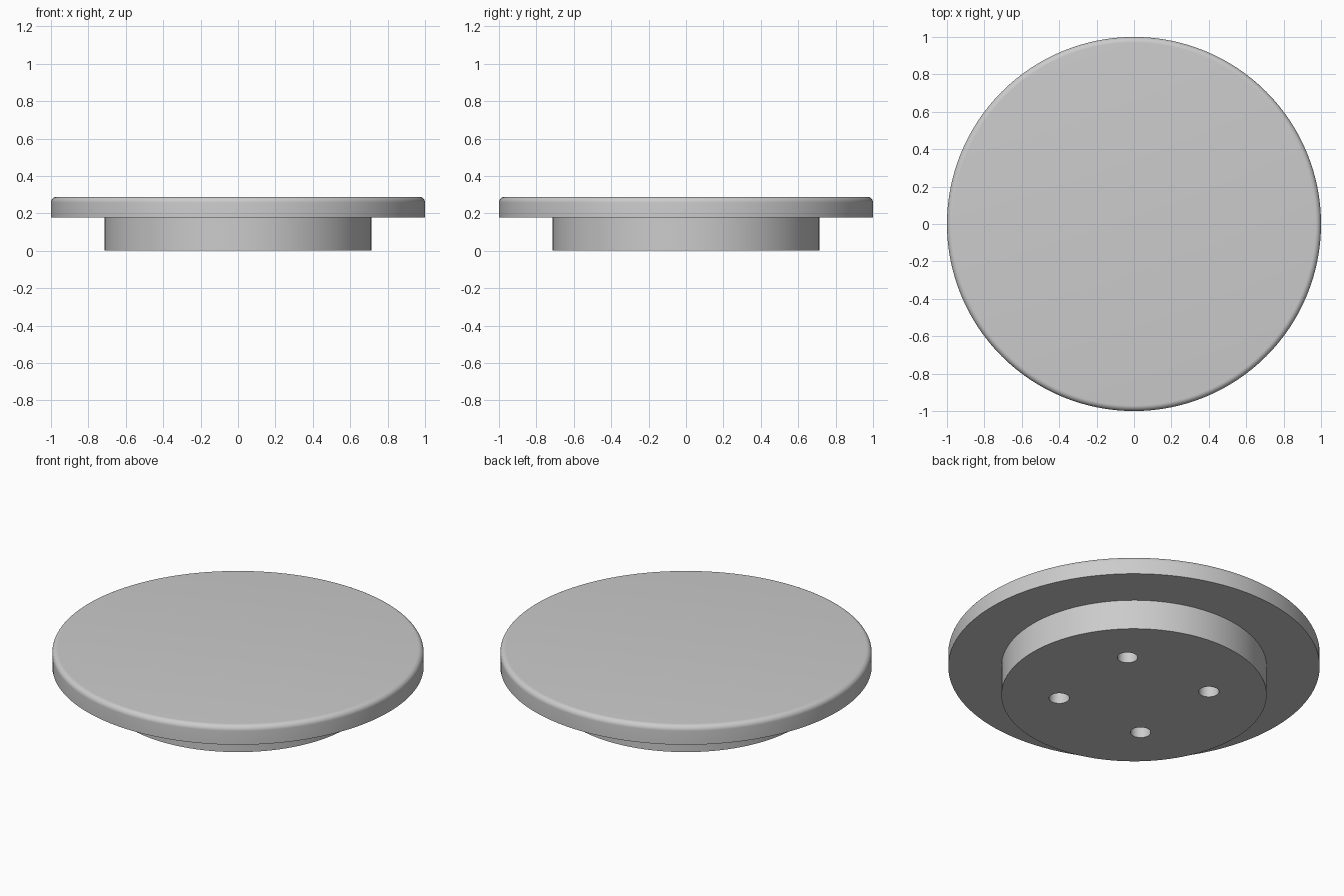
import bpy
import bmesh
from math import sin, cos, pi, radians

default = bpy.data.objects.get("Cube")
if default:
    bpy.data.objects.remove(default, do_unlink=True)

SEGMENTS = 128
PLATE_R, PLATE_BOTTOM, PLATE_TOP = 1.0, 0.177, 0.288
BASE_R = 0.714
FILLET = 0.03
HOLE_R, HOLE_DEPTH, HOLE_OFFSET = 0.055, 0.13, 0.286

grey = bpy.data.materials.new("light grey")
grey.use_nodes = True
colour = (0.6, 0.6, 0.6, 1)
grey.diffuse_color = colour
grey.node_tree.nodes["Principled BSDF"].inputs["Base Color"].default_value = colour


def add_object(name, bm):
    mesh = bpy.data.meshes.new(name)
    bm.to_mesh(mesh)
    bm.free()
    obj = bpy.data.objects.new(name, mesh)
    bpy.context.collection.objects.link(obj)
    mesh.materials.append(grey)
    return obj


def lathe(name, profile):
    """Closed solid of revolution with flat caps, profile running bottom to top."""
    bm = bmesh.new()
    rings = []
    for r, z in profile:
        angles = [2 * pi * i / SEGMENTS for i in range(SEGMENTS)]
        rings.append([bm.verts.new((r * cos(a), r * sin(a), z)) for a in angles])
    for low, high in zip(rings, rings[1:]):
        for i in range(SEGMENTS):
            j = (i + 1) % SEGMENTS
            bm.faces.new((low[i], low[j], high[j], high[i]))
    bm.faces.new(rings[0][::-1])
    bm.faces.new(rings[-1])
    bmesh.ops.recalc_face_normals(bm, faces=bm.faces)
    return add_object(name, bm)


# Stepped round body: narrow base, wide plate, rounded upper rim
profile = [(BASE_R, 0), (BASE_R, PLATE_BOTTOM), (PLATE_R, PLATE_BOTTOM)]
for step in range(9):
    a = pi / 2 * step / 8
    profile.append((PLATE_R - FILLET + FILLET * cos(a),
                    PLATE_TOP - FILLET + FILLET * sin(a)))
body = lathe("round_plate_with_base", profile)

# Four blind mounting holes in the underside
bm = bmesh.new()
for sx in (-1, 1):
    for sy in (-1, 1):
        hole = bmesh.ops.create_cone(bm, cap_ends=True, segments=48, radius1=HOLE_R,
                                     radius2=HOLE_R, depth=2 * HOLE_DEPTH)
        bmesh.ops.translate(bm, verts=hole["verts"],
                            vec=(sx * HOLE_OFFSET, sy * HOLE_OFFSET, 0))
cutter = add_object("hole_cutter", bm)
cutter.hide_render = True

cut = body.modifiers.new("mounting_holes", 'BOOLEAN')
cut.operation = 'DIFFERENCE'
cut.solver = 'EXACT'
cut.object = cutter

bpy.ops.object.select_all(action='DESELECT')
body.select_set(True)
bpy.context.view_layer.objects.active = body
bpy.ops.object.modifier_apply(modifier=cut.name)
bpy.data.objects.remove(cutter, do_unlink=True)

# Smooth walls and rim, crisp edges
bpy.ops.object.shade_smooth_by_angle(angle=radians(30))
